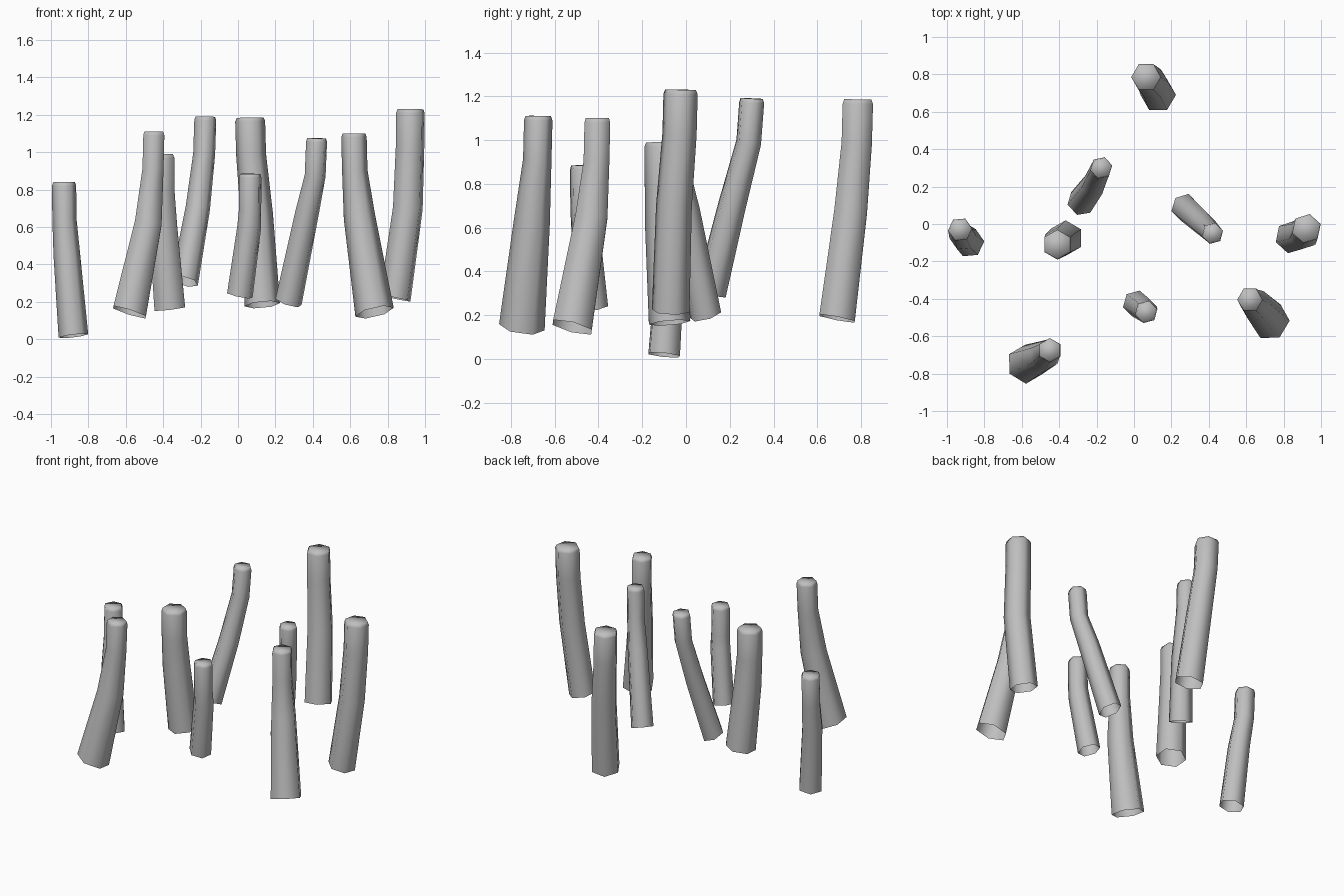
import bpy, bmesh, math
from mathutils import Vector

cube = bpy.data.objects.get("Cube")
if cube:
    bpy.data.objects.remove(cube, do_unlink=True)

# Single pale grey material
grey = bpy.data.materials.new("pale_grey")
grey.use_nodes = True
colour = (0.52, 0.52, 0.52, 1)
grey.diffuse_color = colour
grey.node_tree.nodes["Principled BSDF"].inputs["Base Color"].default_value = colour

UP = Vector((0, 0, 1))
SIDES = 6


def ring(bm, centre, axis, radius, turn):
    """Hexagonal ring square to the given axis."""
    tilt = UP.rotation_difference(axis)
    verts = []
    for i in range(SIDES):
        a = turn + i * math.tau / SIDES
        offset = Vector((math.cos(a), math.sin(a), 0)) * radius
        verts.append(bm.verts.new(centre + tilt @ offset))
    return verts


def stalk(name, bottom, middle, top, r_bottom, r_top, turn):
    """Bent, tapering tube: open foot, closed and slightly chamfered tip."""
    bottom, middle, top = Vector(bottom), Vector(middle), Vector(top)
    neck = top.lerp(middle, 0.15)
    neck.z = top.z - 0.2
    foot_axis = (middle - bottom) * Vector((1.5, 1.5, 1))
    tip_axis = (top - neck) + UP * 0.1
    r_mid = r_top + 0.45 * (r_bottom - r_top)
    shoulder = top - UP * 0.02
    sections = [(bottom, foot_axis, r_bottom),
                (middle, top - bottom, r_mid),
                (neck, top - middle, r_top),
                (shoulder, tip_axis, r_top),
                (top, tip_axis, r_top * 0.9)]
    bm = bmesh.new()
    rings = [ring(bm, c, a, r, math.radians(turn)) for c, a, r in sections]
    for low, high in zip(rings, rings[1:]):
        for i in range(SIDES):
            j = (i + 1) % SIDES
            bm.faces.new((low[i], low[j], high[j], high[i]))
    bm.faces.new(rings[-1])
    for face in bm.faces:
        face.smooth = True
    mesh = bpy.data.meshes.new(name)
    bm.to_mesh(mesh)
    bm.free()
    mesh.materials.append(grey)
    bpy.context.collection.objects.link(bpy.data.objects.new(name, mesh))


# Scattered stalks: foot, middle and tip centres, foot and tip radii, turn
stalk("stalk_far_right", (-.88, -.10, .018), (-.915, -.07, .45), (-.93, -.03, .84), .08, .065, 5)
stalk("stalk_front_right", (-.58, -.75, .145), (-.48, -.705, .62), (-.45, -.675, 1.11), .105, .065, 30)
stalk("stalk_inner_right", (-.365, -.075, .165), (-.4, -.1, .6), (-.41, -.11, .99), .095, .08, 30)
stalk("stalk_back_right", (-.285, .115, .31), (-.215, .21, .7), (-.175, .3, 1.19), .075, .06, 12)
stalk("stalk_back", (.13, .69, .185), (.1, .752, .67), (.065, .785, 1.185), .095, .08, 0)
stalk("stalk_front", (.01, -.425, .235), (.06, -.46, .6), (.065, -.47, .885), .072, .062, 15)
stalk("stalk_front_left", (.73, -.52, .145), (.65, -.432, .65), (.62, -.405, 1.1), .105, .068, 0)
stalk("stalk_inner_left", (.27, .09, .2), (.37, .0, .68), (.42, -.05, 1.075), .075, .058, 15)
stalk("stalk_far_left", (.84, -.07, .22), (.908, -.055, .7), (.922, -.025, 1.23), .088, .08, 18)
